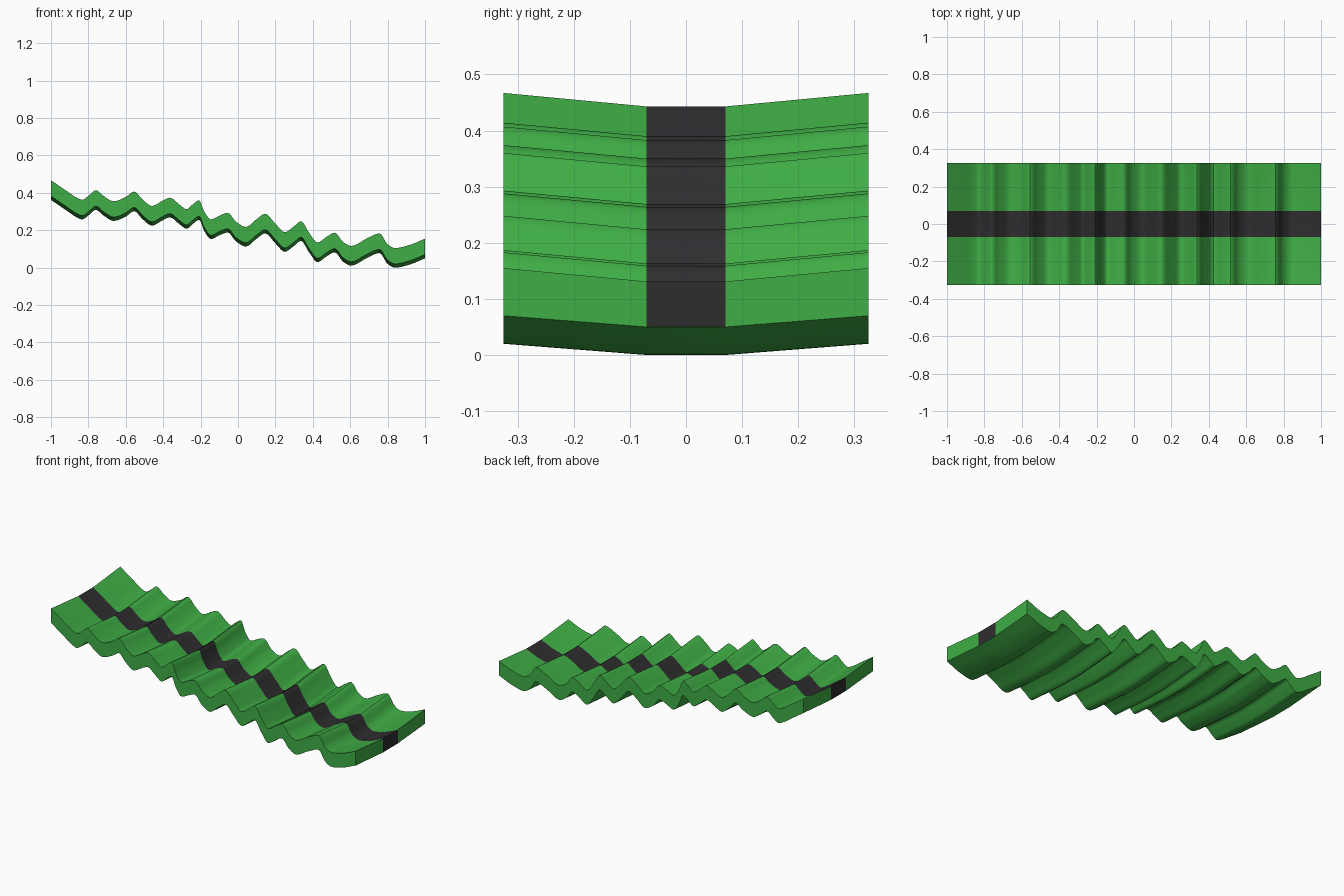
import bpy, bmesh

if "Cube" in bpy.data.objects:
    bpy.data.objects.remove(bpy.data.objects["Cube"])

# Rolling profile of the outer top edge: trough, crest and mid-slope points (x, z)
PROFILE = [
    (-1, .467), (-.92, .413), (-.86, .373), (-.833, .363), (-.795, .388), (-.76, .414), (-.718, .383),
    (-.665, .355), (-.6, .378), (-.555, .407), (-.51, .364), (-.46, .330),
    (-.405, .357), (-.365, .374), (-.31, .335), (-.275, .313),
    (-.24, .340), (-.208, .360), (-.18, .300), (-.145, .258),
    (-.095, .280), (-.055, .293), (-.01, .245), (.042, .218),
    (.1, .260), (.145, .288), (.2, .235), (.25, .190),
    (.298, .220), (.337, .248), (.38, .187), (.425, .135),
    (.475, .166), (.517, .187), (.562, .137), (.605, .116),
    (.69, .157), (.757, .183), (.8, .125), (.84, .105), (.91, .119), (1, .155)]
THICK = 0.085
STEPS = 5
# Cross-section: y, drop of top, drop of bottom (the middle lies lower)
SECTION = [(-.325, 0, 0), (-.07, .024, .02), (.07, .024, .02), (.325, 0, 0)]


def smooth_profile(pts):
    """Monotone cubic through the points, flat at crests and troughs."""
    d = [(b[1] - a[1]) / (b[0] - a[0]) for a, b in zip(pts, pts[1:])]
    m = [d[0]] + [2 * p * q / (p + q) if p * q > 0 else 0 for p, q in zip(d, d[1:])] + [d[-1]]
    out = []
    for i in range(len(pts) - 1):
        (x0, z0), (x1, z1) = pts[i], pts[i + 1]
        h = x1 - x0
        for k in range(STEPS):
            t = k / STEPS
            z = ((2*t**3 - 3*t*t + 1) * z0 + (t**3 - 2*t*t + t) * h * m[i]
                 + (3*t*t - 2*t**3) * z1 + (t**3 - t*t) * h * m[i + 1])
            out.append((x0 + h * t, z))
    return out + [pts[-1]]


def material(name, color):
    mat = bpy.data.materials.new(name)
    mat.diffuse_color = color
    mat.use_nodes = True
    mat.node_tree.nodes["Principled BSDF"].inputs["Base Color"].default_value = mat.diffuse_color
    return mat


# Wavy slab with a dark centre stripe on the top and end faces
bm = bmesh.new()
top, bottom = [], []
for x, z in smooth_profile(PROFILE):
    top.append([bm.verts.new((x, y, z - dt)) for y, dt, db in SECTION])
    bottom.append([bm.verts.new((x, y, z - THICK - db)) for y, dt, db in SECTION])


def quad(a, b, c, d, stripe=False):
    bm.faces.new((a, b, c, d)).material_index = int(stripe)


for i in range(len(top) - 1):
    t0, t1, b0, b1 = top[i], top[i + 1], bottom[i], bottom[i + 1]
    for j in range(3):
        quad(t0[j], t1[j], t1[j + 1], t0[j + 1], j == 1)
        quad(b0[j], b0[j + 1], b1[j + 1], b1[j])
    for j in (0, 3):
        quad(t0[j], b0[j], b1[j], t1[j])
for e in (0, -1):
    for j in range(3):
        quad(top[e][j], top[e][j + 1], bottom[e][j + 1], bottom[e][j], j == 1)
bmesh.ops.recalc_face_normals(bm, faces=bm.faces[:])

mesh = bpy.data.meshes.new("wavy_track")
bm.to_mesh(mesh)
bm.free()
mesh.materials.append(material("green", (.05, .42, .06, 1)))
mesh.materials.append(material("dark_stripe", (.028, .026, .028, 1)))
track = bpy.data.objects.new("wavy_track", mesh)
bpy.context.collection.objects.link(track)

# Smooth along the waves, crisp at the borders
bpy.context.view_layer.objects.active = track
track.select_set(True)
bpy.ops.object.shade_smooth_by_angle(angle=0.6)
